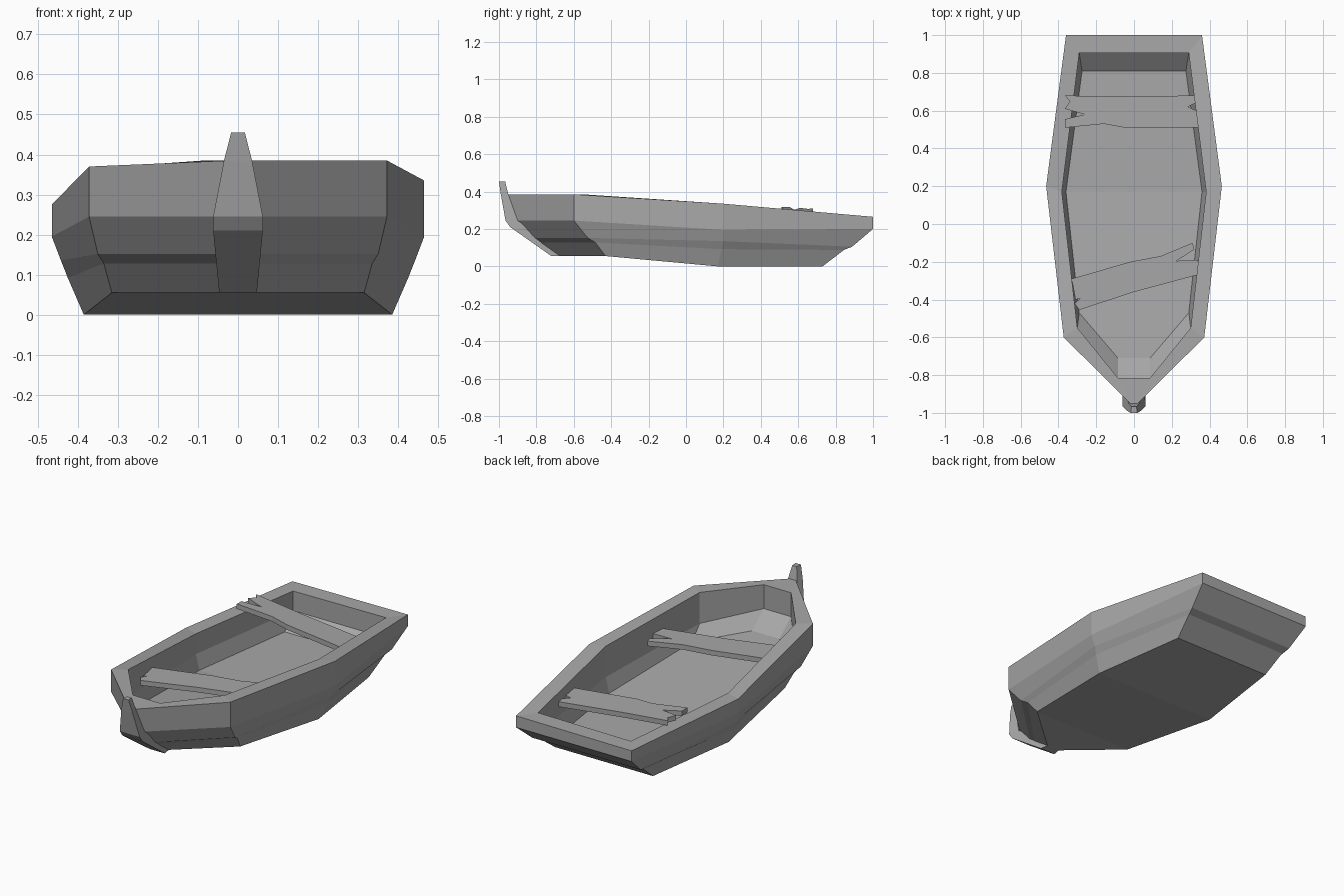
import bpy, bmesh

cube = bpy.data.objects.get("Cube")
if cube:
    bpy.data.objects.remove(cube, do_unlink=True)

wood = bpy.data.materials.new("weathered_grey")
wood.use_nodes = True
GREY = (0.39, 0.39, 0.39, 1)
wood.diffuse_color = GREY
wood.node_tree.nodes["Principled BSDF"].inputs["Base Color"].default_value = GREY


def finish(name, bm):
    bmesh.ops.recalc_face_normals(bm, faces=bm.faces[:])
    mesh = bpy.data.meshes.new(name)
    bm.to_mesh(mesh)
    bm.free()
    mesh.materials.append(wood)
    obj = bpy.data.objects.new(name, mesh)
    bpy.context.collection.objects.link(obj)
    return obj


def loft(name, rings):
    """Bridge mirrored closed rings and cap both ends with cross strips."""
    bm = bmesh.new()
    loops = [[bm.verts.new(p) for p in ring] for ring in rings]
    n = len(loops[0])
    for a, b in zip(loops, loops[1:]):
        for i in range(n):
            j = (i + 1) % n
            bm.faces.new((a[i], a[j], b[j], b[i]))
    for cap in (loops[0], loops[-1]):
        for i in range(n // 2 - 1):
            bm.faces.new((cap[i], cap[i + 1], cap[n - 2 - i], cap[n - 1 - i]))
    return finish(name, bm)


def ring(half, right_z=None):
    """Mirror a half ring (stern, middle, shoulder, bow) across x."""
    right_z = right_z or [p[2] for p in half]
    mirrored = [(-x, y, z) for (x, y, _), z in zip(half, right_z)]
    return half + mirrored[::-1]


# Hull: outer strakes, sagging rim, inner walls and floor
RIM_LEFT = [0.265, 0.335, 0.385, 0.385]
RIM_RIGHT = [0.26, 0.275, 0.37, 0.385]
rim_out = [(0.36, 1.0), (0.465, 0.2), (0.372, -0.6), (0.02, -0.95)]
rim_in = [(0.29, 0.905), (0.382, 0.17), (0.30, -0.55), (0.085, -0.815)]


def level(points, heights, right=None):
    return ring([(x, y, z) for (x, y), z in zip(points, heights)], right)


loft("hull", [
    ring([(0.305, 0.73, 0), (0.385, 0.17, 0), (0.315, -0.43, 0.055), (0.02, -0.69, 0.055)]),
    ring([(0.325, 0.845, 0.088), (0.425, 0.19, 0.092), (0.335, -0.485, 0.128), (0.02, -0.80, 0.128)]),
    ring([(0.338, 0.888, 0.105), (0.442, 0.2, 0.135), (0.35, -0.525, 0.152), (0.02, -0.835, 0.152)]),
    ring([(0.36, 1.0, 0.2), (0.465, 0.2, 0.195), (0.372, -0.6, 0.245), (0.02, -0.92, 0.245)]),
    level(rim_out, RIM_LEFT, RIM_RIGHT),
    level(rim_in, RIM_LEFT, RIM_RIGHT),
    level(rim_in, [0.15, 0.16, 0.21, 0.25]),
    ring([(0.275, 0.81, 0.07), (0.36, 0.17, 0.075), (0.29, -0.47, 0.14), (0.085, -0.71, 0.165)]),
])

# Stem post: (half width, front y, back y, z) from keel to tip
stem = [(0.047, -0.72, -0.66, 0.055), (0.062, -0.94, -0.85, 0.21),
        (0.062, -0.965, -0.90, 0.245), (0.035, -0.99, -0.95, 0.385),
        (0.017, -1.0, -0.967, 0.455)]
loft("stem_post", [[(-w, f, z), (-w * 0.8, b, z), (w * 0.8, b, z), (w, f, z)]
                   for w, f, b, z in stem])


def plank(name, outline, z_right, z_left, roll=0.0, thick=0.028):
    """Splintered seat board tilted across the hull and rolled along it."""
    bm = bmesh.new()
    y_mid = sum(y for _, y in outline) / len(outline)

    def height(x, y):
        return z_right + (z_left - z_right) * (x + 0.35) / 0.7 - roll * (y - y_mid)

    face = bm.faces.new([bm.verts.new((x, y, height(x, y))) for x, y in outline])
    ext = bmesh.ops.extrude_face_region(bm, geom=[face])
    down = [v for v in ext["geom"] if isinstance(v, bmesh.types.BMVert)]
    bmesh.ops.translate(bm, verts=down, vec=(0, 0, -thick))
    bmesh.ops.triangulate(bm, faces=[f for f in bm.faces if len(f.verts) > 4])
    return finish(name, bm)


# Broken seat boards
plank("rear_seat", [(-0.365, 0.68), (-0.34, 0.65), (-0.365, 0.61), (-0.26, 0.58),
                    (-0.365, 0.555), (-0.365, 0.51), (-0.16, 0.53), (-0.05, 0.51),
                    (0.34, 0.51), (0.33, 0.6), (0.285, 0.62), (0.325, 0.64),
                    (0.32, 0.68), (-0.1, 0.675)], 0.312, 0.235, 0.06)
plank("front_seat", [(-0.33, -0.29), (-0.31, -0.4), (-0.285, -0.395), (-0.315, -0.42),
                     (-0.29, -0.455), (0.0, -0.36), (0.335, -0.27), (0.34, -0.19),
                     (0.225, -0.195), (0.32, -0.135), (0.31, -0.1), (0.14, -0.17),
                     (-0.02, -0.2)], 0.275, 0.28)
